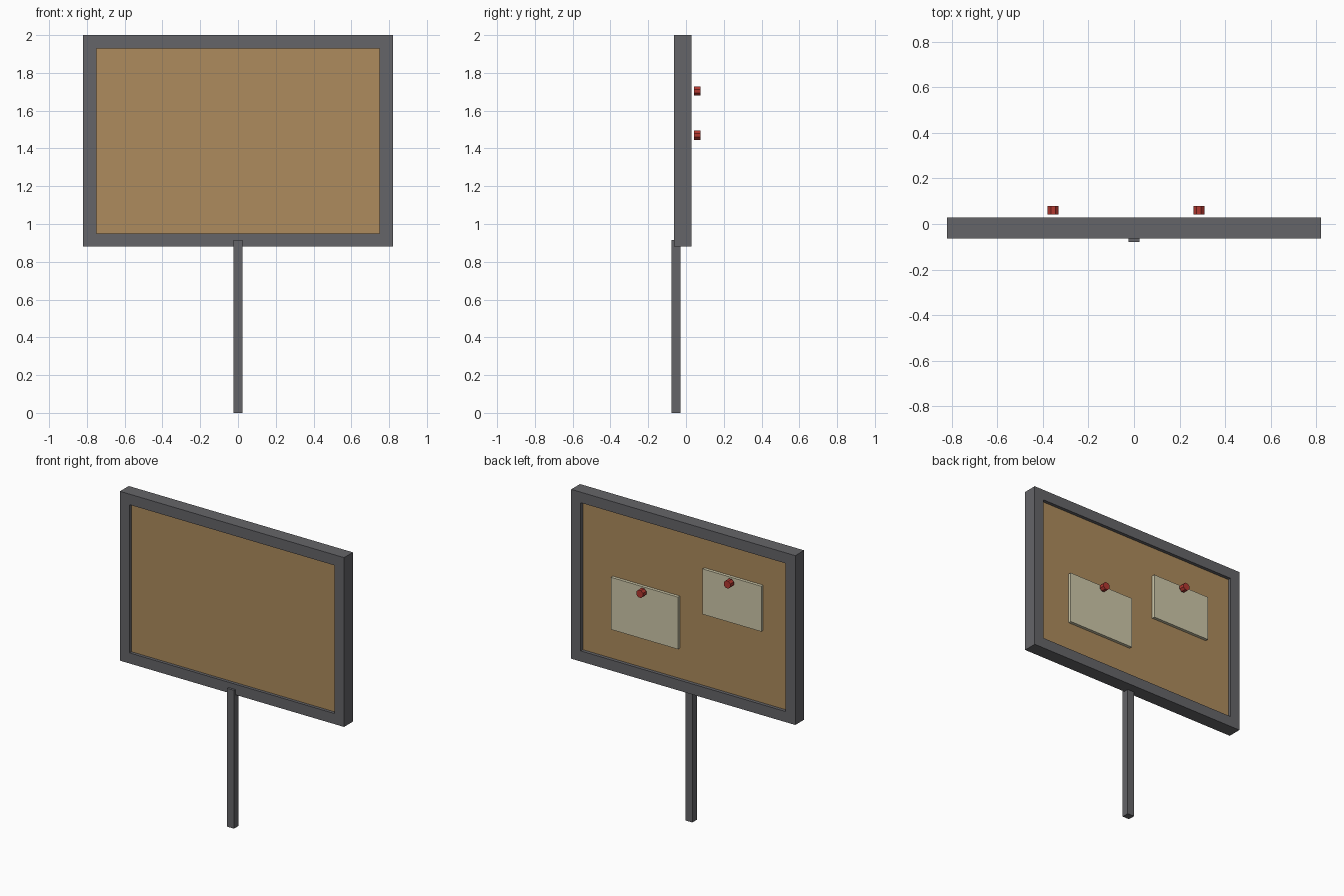
import bpy, bmesh, math

if "Cube" in bpy.data.objects:
    bpy.data.objects.remove(bpy.data.objects["Cube"])


def material(name, rgb):
    m = bpy.data.materials.new(name)
    m.diffuse_color = (*rgb, 1)
    m.use_nodes = True
    m.node_tree.nodes["Principled BSDF"].inputs["Base Color"].default_value = m.diffuse_color
    return m


METAL = material("dark_metal", (0.13, 0.13, 0.14))
CORK = material("cork", (0.42, 0.26, 0.11))
PAPER = material("paper", (0.62, 0.58, 0.40))
RED = material("red_plastic", (0.45, 0.04, 0.03))


def finish(name, bm, mat):
    bmesh.ops.recalc_face_normals(bm, faces=bm.faces)
    me = bpy.data.meshes.new(name)
    bm.to_mesh(me)
    bm.free()
    me.materials.append(mat)
    ob = bpy.data.objects.new(name, me)
    bpy.context.collection.objects.link(ob)
    return ob


def box(name, x, y, z, mat):
    """Box from (min, max) ranges on each axis."""
    bm = bmesh.new()
    bmesh.ops.create_cube(bm, size=1)
    for v in bm.verts:
        v.co = [(a + b) / 2 + c * (b - a) for (a, b), c in zip((x, y, z), v.co)]
    return finish(name, bm, mat)


def ring_frame(name, half_w, z, y, bar, mat):
    """Rectangular picture frame, one continuous ring."""
    bm = bmesh.new()

    def loop(inset, yy):
        w, lo, hi = half_w - inset, z[0] + inset, z[1] - inset
        return [bm.verts.new((px, yy, pz))
                for px, pz in ((-w, lo), (w, lo), (w, hi), (-w, hi))]

    loops = [loop(0, y[0]), loop(0, y[1]), loop(bar, y[1]), loop(bar, y[0])]
    for k in range(4):
        a, b = loops[k], loops[(k + 1) % 4]
        for i in range(4):
            j = (i + 1) % 4
            bm.faces.new((a[i], a[j], b[j], b[i]))
    return finish(name, bm, mat)


# Frame, board panel and supporting post
ring_frame("frame", 0.82, (0.88, 2.0), (-0.063, 0.029), 0.07, METAL)
box("cork_board", (-0.755, 0.755), (-0.043, 0.007), (0.945, 1.935), CORK)
box("post", (-0.025, 0.025), (-0.078, -0.03), (0, 0.915), METAL)

# Notes on the back side, each held by an eight-sided pin
notes = [("left", 0.285, 0.49, (1.15, 1.495), 1.47),
         ("right", -0.355, 0.43, (1.43, 1.73), 1.703)]
for side, cx, width, z, pin_z in notes:
    box(side + "_note", (cx - width / 2, cx + width / 2), (0.007, 0.027), z, PAPER)
    bm = bmesh.new()
    bmesh.ops.create_cone(bm, cap_ends=True, segments=8,
                          radius1=0.026, radius2=0.026, depth=0.036)
    pin = finish(side + "_pin", bm, RED)
    pin.rotation_euler = (math.pi / 2, math.pi / 8, 0)
    pin.location = (cx, 0.060, pin_z)
